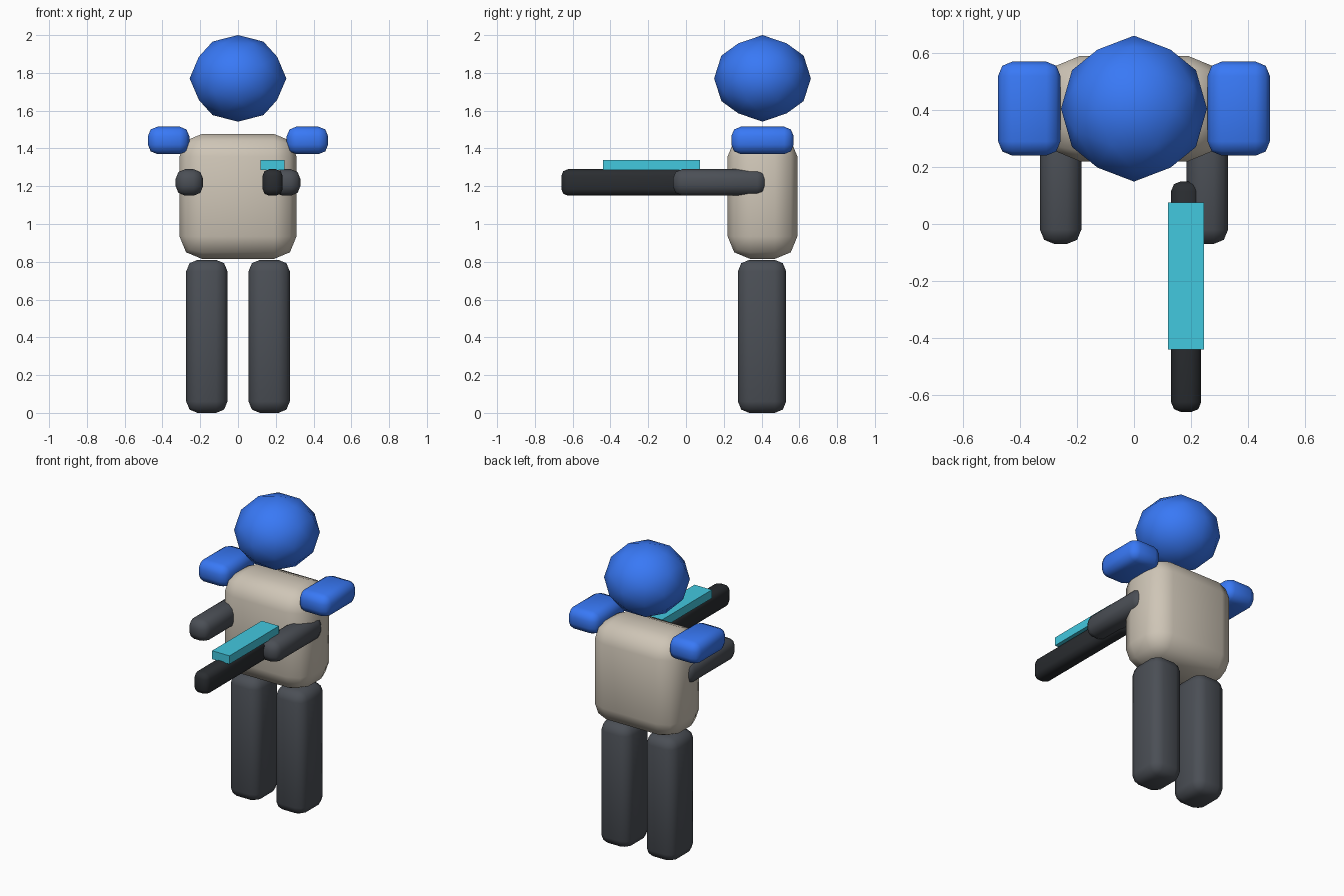
import bpy, bmesh, math
from mathutils import Vector

if "Cube" in bpy.data.objects:
    bpy.data.objects.remove(bpy.data.objects["Cube"])


def material(name, rgb):
    m = bpy.data.materials.new(name)
    m.diffuse_color = (*rgb, 1)
    m.use_nodes = True
    m.node_tree.nodes["Principled BSDF"].inputs["Base Color"].default_value = m.diffuse_color
    return m


BLUE = material("blue", (0.04, 0.19, 0.92))
CLOTH = material("cloth", (0.62, 0.56, 0.47))
DARK = material("dark_grey", (0.07, 0.078, 0.092))
BLACK = material("black", (0.023, 0.026, 0.03))
CYAN = material("cyan", (0.055, 0.58, 0.74))


def finish(bm, name, mat, smooth=True):
    bmesh.ops.recalc_face_normals(bm, faces=bm.faces)
    for f in bm.faces:
        f.smooth = smooth
    mesh = bpy.data.meshes.new(name)
    bm.to_mesh(mesh)
    bm.free()
    mesh.materials.append(mat)
    ob = bpy.data.objects.new(name, mesh)
    bpy.context.collection.objects.link(ob)
    return ob


def box(name, x, y, z, mat, radius=0.0):
    """Box from (min, max) ranges with two-step rounded edges."""
    bm = bmesh.new()
    bmesh.ops.create_cube(bm, size=1)
    for v in bm.verts:
        v.co = [(a + b) / 2 + c * (b - a) for c, (a, b) in zip(v.co, (x, y, z))]
    if radius:
        bmesh.ops.bevel(bm, geom=bm.edges[:], offset=radius, offset_type='OFFSET',
                        segments=2, profile=0.5, affect='EDGES')
    return finish(bm, name, mat, smooth=radius > 0)


def pair(name, x, y, z, mat, radius):
    box("left_" + name, x, y, z, mat, radius)
    box("right_" + name, (-x[1], -x[0]), y, z, mat, radius)


def head(name, centre, radii, mat):
    """Icosahedron split once, standing on an edge midpoint."""
    t = (1 + math.sqrt(5)) / 2
    corners = []
    for a in (-1, 1):
        for b in (-t, t):
            corners += [Vector((a, 0, b)), Vector((b, a, 0)), Vector((0, b, a))]
    points = [c.normalized() for c in corners]
    for i, p in enumerate(corners):
        for q in corners[:i]:
            if (p - q).length < 2.1:
                points.append((p + q).normalized())
    bm = bmesh.new()
    for p in points:
        bm.verts.new(p)
    bmesh.ops.convex_hull(bm, input=bm.verts[:])
    for v in bm.verts:
        v.co = [c + r * k for c, r, k in zip(centre, radii, v.co)]
    return finish(bm, name, mat)


# Body
head("head", (0, 0.405, 1.771), (0.256, 0.256, 0.229), BLUE)
box("torso", (-0.31, 0.31), (0.22, 0.59), (0.815, 1.477), CLOTH, 0.12)
pair("leg", (0.056, 0.274), (0.275, 0.53), (0.0, 0.81), DARK, 0.06)
pair("shoulder_pad", (0.258, 0.477), (0.24, 0.57), (1.37, 1.515), BLUE, 0.05)
pair("arm", (0.185, 0.33), (-0.07, 0.427), (1.15, 1.29), DARK, 0.05)

# Held tool
box("barrel", (0.13, 0.236), (-0.66, 0.15), (1.15, 1.29), BLACK, 0.035)
box("barrel_top", (0.12, 0.246), (-0.44, 0.075), (1.285, 1.34), CYAN)
